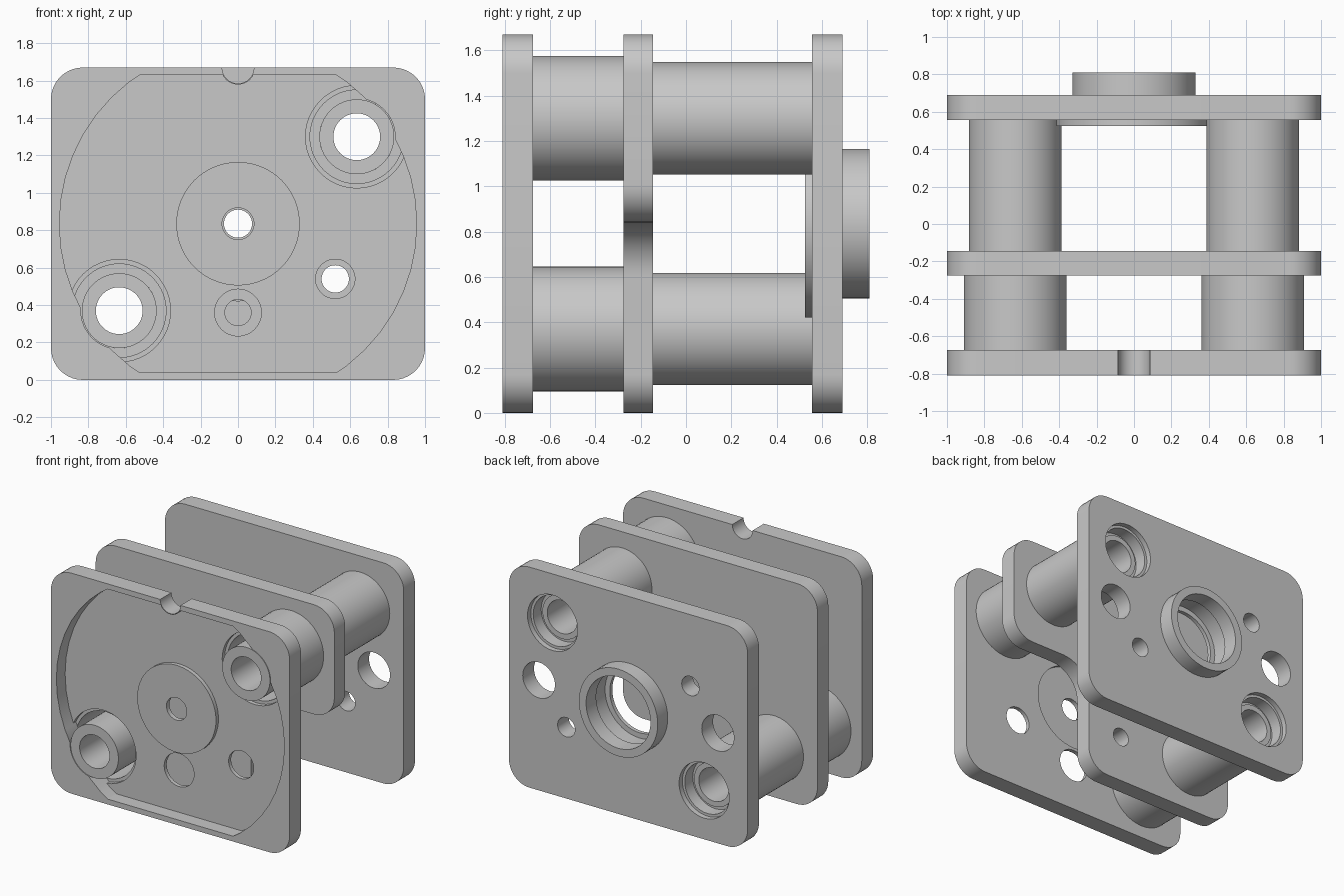
import bpy, bmesh, math
from mathutils import Vector

if "Cube" in bpy.data.objects:
    bpy.data.objects.remove(bpy.data.objects["Cube"])

GREY = (0.58, 0.58, 0.58, 1)
grey = bpy.data.materials.new("plain_grey")
grey.use_nodes = True
grey.diffuse_color = GREY
grey.node_tree.nodes["Principled BSDF"].inputs["Base Color"].default_value = GREY

W, H, MID, CORNER = 1.0, 1.67, 0.835, 0.17
POSTS = [(-0.635, 0.37), (0.635, 1.30)]


def make_object(name, bm):
    bmesh.ops.recalc_face_normals(bm, faces=bm.faces)
    mesh = bpy.data.meshes.new(name)
    bm.to_mesh(mesh)
    bm.free()
    mesh.materials.append(grey)
    ob = bpy.data.objects.new(name, mesh)
    bpy.context.collection.objects.link(ob)
    return ob


def smooth(ob):
    bpy.ops.object.select_all(action='DESELECT')
    ob.select_set(True)
    bpy.context.view_layer.objects.active = ob
    bpy.ops.object.shade_smooth_by_angle(angle=math.radians(30))


def rounded(corners, steps=10):
    """Fillet every (x, z, radius) corner of a right-angled outline."""
    out = []
    for i, (x, z, r) in enumerate(corners):
        p = Vector((x, z))
        a = (Vector(corners[i - 1][:2]) - p).normalized() * r
        b = (Vector(corners[(i + 1) % len(corners)][:2]) - p).normalized() * r
        for k in range(steps + 1):
            t = k / steps * math.pi / 2
            out.append(p + a * (1 - math.sin(t)) + b * (1 - math.cos(t)))
    return out


def extrude(name, outline, y0, y1):
    bm = bmesh.new()
    face = bm.faces.new([bm.verts.new((p[0], y0, p[1])) for p in outline])
    new = bmesh.ops.extrude_face_region(bm, geom=[face])["geom"]
    verts = [v for v in new if isinstance(v, bmesh.types.BMVert)]
    bmesh.ops.translate(bm, verts=verts, vec=(0, y1 - y0, 0))
    return make_object(name, bm)


def circle(x, z, r, n=48):
    return [(x + r * math.cos(2 * math.pi * k / n),
             z + r * math.sin(2 * math.pi * k / n)) for k in range(n)]


def lathe(name, profile, x, z, n=64):
    """Spin a closed (radius, y) profile about an axis along y."""
    bm = bmesh.new()
    rings = [[bm.verts.new((px, y, pz)) for px, pz in circle(x, z, r, n)]
             for r, y in profile]
    for i, ring in enumerate(rings):
        prev = rings[i - 1]
        for k in range(n):
            j = (k + 1) % n
            bm.faces.new((prev[k], prev[j], ring[j], ring[k]))
    smooth(make_object(name, bm))


def sleeve(name, inner, outer, y0, y1, x=0, z=MID):
    lathe(name, [(inner, y0), (outer, y0), (outer, y1), (inner, y1)], x, z)


def boolean(ob, cutter, operation='DIFFERENCE'):
    mod = ob.modifiers.new("cut", 'BOOLEAN')
    mod.operation, mod.solver, mod.object = operation, 'EXACT', cutter
    bpy.context.view_layer.objects.active = ob
    bpy.ops.object.modifier_apply(modifier=mod.name)
    bpy.data.objects.remove(cutter)


def drill(ob, x, z, r, y0=-2, y1=2):
    boolean(ob, extrude("cutter", circle(x, z, r), y0, y1))


def lens(r, y0, y1):
    """Disc with its top and bottom cut flat, leaving a rim at the top notch."""
    edge = MID - 0.04
    ob = extrude("cutter", circle(0, MID, r), y0, y1)
    box = [(-2, MID - edge), (2, MID - edge), (2, MID + edge), (-2, MID + edge)]
    boolean(ob, extrude("trim", box, y0 - 1, y1 + 1), 'INTERSECT')
    drill(ob, 0, H, 0.091, y0 - 1, y1 + 1)
    return ob


full = rounded([(-W, 0, CORNER), (W, 0, CORNER), (W, H, CORNER), (-W, H, CORNER)])

# Front plate: deep lens recess with a thin floor, post clearances, notch and holes
front = extrude("front_plate", full, -0.81, -0.675)
boolean(front, lens(0.955, -1, -0.705))
for x, z in POSTS:
    drill(front, x, z, 0.205)
    clearance = extrude("cutter", circle(x, z, 0.274), -1, -0.5)
    boolean(clearance, lens(0.955, -2, 2), 'INTERSECT')
    boolean(front, clearance)
for x, z, r in [(0, MID, 0.329), (0.52, 0.54, 0.105), (0, 0.36, 0.125), (0, H, 0.085)]:
    drill(front, x, z, r)
smooth(front)

# Thin raised pad in the recess floor
sleeve("front_pad", 0.085, 0.33, -0.735, -0.70)

# Middle plate with one lower corner cut away
stepped = rounded([(-W, 0, CORNER), (0.3, 0, CORNER), (0.3, 0.84, 0.24),
                   (W, 0.84, CORNER), (W, H, CORNER), (-W, H, CORNER)])
middle = extrude("middle_plate", stepped, -0.275, -0.145)
for x, z in POSTS:
    drill(middle, x, z, 0.2)
drill(middle, 0, MID, 0.075)
drill(middle, 0, 0.36, 0.07)
smooth(middle)

# Back plate with sockets, centre opening and paired holes
back = extrude("back_plate", full, 0.555, 0.69)
for x, z in POSTS:
    drill(back, x, z, 0.19)
    drill(back, x, z, 0.21, 0.65, 1)
drill(back, 0, MID, 0.29)
for s in (-1, 1):
    drill(back, s * 0.75, MID, 0.135)
    drill(back, s * 0.52, MID - s * 0.295, 0.073)
smooth(back)

# Hollow tubes running through the plates, each inside two spacer sleeves
TUBE = [(0.125, -0.81), (0.2, -0.81), (0.2, -0.145),
        (0.165, -0.145), (0.165, 0.575), (0.125, 0.575)]
for (x, z), side in zip(POSTS, ("right", "left")):
    lathe(side + "_tube", TUBE, x, z)
    sleeve(side + "_front_sleeve", 0.25, 0.275, -0.675, -0.275, x, z)
    sleeve(side + "_back_sleeve", 0.165, 0.248, -0.145, 0.555, x, z)

# Bearing collar behind the back plate and its inner flange
sleeve("back_collar", 0.27, 0.33, 0.69, 0.81)
sleeve("inner_flange", 0.25, 0.415, 0.525, 0.555)
